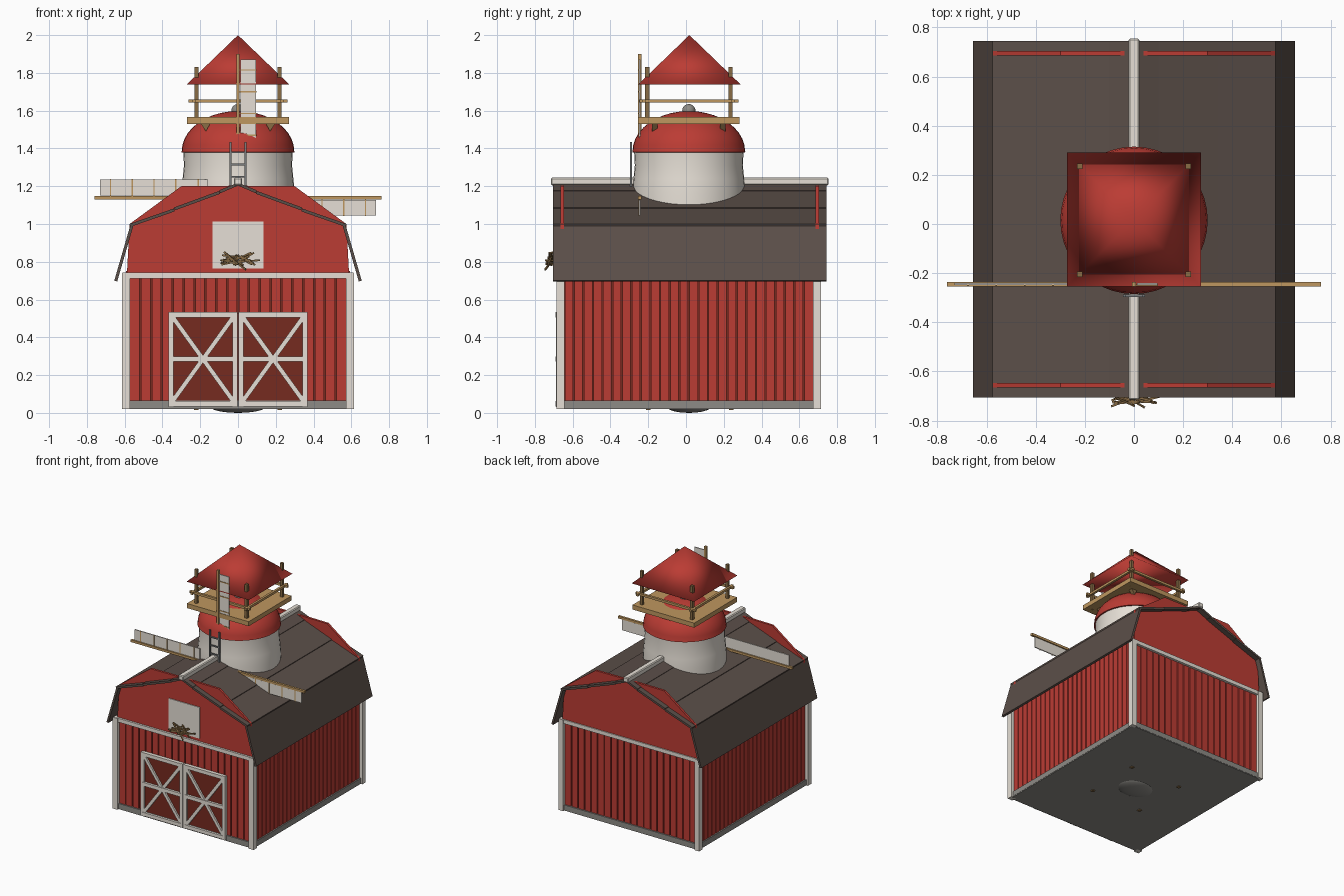
import bpy, bmesh, math, random
from mathutils import Vector, Matrix

if "Cube" in bpy.data.objects:
    bpy.data.objects.remove(bpy.data.objects["Cube"])

random.seed(7)


def material(name, rgb):
    m = bpy.data.materials.new(name)
    m.diffuse_color = (*rgb, 1)
    m.use_nodes = True
    m.node_tree.nodes["Principled BSDF"].inputs["Base Color"].default_value = m.diffuse_color
    return m


RED = material("barn red", (0.50, 0.045, 0.034))
MAROON = material("dark red", (0.18, 0.024, 0.014))
CREAM = material("cream", (0.79, 0.74, 0.67))
ROOF = material("roof brown", (0.105, 0.078, 0.066))
WOOD = material("light wood", (0.52, 0.31, 0.115))
DARKWOOD = material("dark wood", (0.25, 0.15, 0.06))
GREY = material("stone grey", (0.27, 0.26, 0.24))
STEEL = material("steel", (0.20, 0.21, 0.215))
CY = 0.015  # middle of the building in y


def box(bm, x0, x1, y0, y1, z0, z1):
    m = Matrix.Translation(((x0 + x1) / 2, (y0 + y1) / 2, (z0 + z1) / 2))
    bmesh.ops.create_cube(bm, size=1, matrix=m @ Matrix.Diagonal((x1 - x0, y1 - y0, z1 - z0, 1)))


def bar(bm, p, q, w, d=None):
    """Square bar from p to q, w wide and d deep."""
    p, q = Vector(p), Vector(q)
    rot = (q - p).to_track_quat('Z', 'Y').to_matrix().to_4x4()
    bmesh.ops.create_cube(bm, size=1, matrix=Matrix.Translation((p + q) / 2) @ rot
                          @ Matrix.Diagonal((w, d or w, (q - p).length, 1)))


def prism(bm, profile, y0, y1):
    """Extrude an x-z profile along y."""
    face = bm.faces.new([bm.verts.new((x, y0, z)) for x, z in profile])
    ext = bmesh.ops.extrude_face_region(bm, geom=[face])
    for v in ext['geom']:
        if isinstance(v, bmesh.types.BMVert):
            v.co.y = y1


def lathe(bm, profile, steps=40):
    """Spin an r-z profile about the tower axis."""
    verts = [bm.verts.new((r, CY, z)) for r, z in profile]
    edges = [bm.edges.new(e) for e in zip(verts, verts[1:])]
    bmesh.ops.spin(bm, geom=verts + edges, cent=(0, CY, 0), axis=(0, 0, 1),
                   angle=2 * math.pi, steps=steps)
    bmesh.ops.remove_doubles(bm, verts=bm.verts, dist=0.0005)


def finish(bm, name, mat, smooth=None):
    bmesh.ops.recalc_face_normals(bm, faces=bm.faces)
    me = bpy.data.meshes.new(name)
    bm.to_mesh(me)
    bm.free()
    ob = bpy.data.objects.new(name, me)
    bpy.context.collection.objects.link(ob)
    me.materials.append(mat)
    if smooth:
        bpy.ops.object.select_all(action='DESELECT')
        ob.select_set(True)
        bpy.context.view_layer.objects.active = ob
        bpy.ops.object.shade_smooth_by_angle(angle=math.radians(smooth))
    return ob


new = bmesh.new

# Floor, with shallow bulge and footings underneath
bm = new()
box(bm, -0.60, 0.60, -0.67, 0.70, 0.02, 0.035)
finish(bm, "floor", GREY)
bm = new()
bmesh.ops.create_uvsphere(bm, u_segments=20, v_segments=10, radius=1, matrix=Matrix.Translation(
    (0, CY, 0.035)) @ Matrix.Diagonal((0.15, 0.12, 0.035, 1)))
finish(bm, "floor_bulge", GREY, 40)
bm = new()
for x in (-0.22, 0.22):
    for y in (-0.20, 0.24):
        box(bm, x - 0.012, x + 0.012, y - 0.012, y + 0.012, 0.014, 0.03)
finish(bm, "footings", DARKWOOD)

# Dark inner wall that shows between the planks
bm = new()
box(bm, -0.575, 0.575, -0.645, 0.675, 0.03, 0.74)
finish(bm, "inner_wall", MAROON)

# Vertical planks on all four walls
bm = new()
pitch = 1.15 / 20
for i in range(20):
    x = -0.575 + i * pitch
    for y0, y1 in ((-0.662, -0.64), (0.67, 0.692)):
        box(bm, x + 0.004, x + pitch - 0.004, y0, y1, 0.05, 0.72)
pitch = 1.32 / 26
for i in range(26):
    y = -0.645 + i * pitch
    for x0, x1 in ((-0.592, -0.57), (0.57, 0.592)):
        box(bm, x0, x1, y + 0.0035, y + pitch - 0.0035, 0.05, 0.75)
finish(bm, "wall_planks", RED)

# Corner posts, cross beams and sills
bm = new()
for x in (-0.594, 0.594):
    for y in (-0.664, 0.694):
        box(bm, x - 0.021, x + 0.021, y - 0.021, y + 0.021, 0.02, 0.74)
for y in (-0.665, 0.695):
    box(bm, -0.612, 0.612, y - 0.016, y + 0.016, 0.712, 0.742)
finish(bm, "posts_and_beams", CREAM)
bm = new()
for y in (-0.66, 0.69):
    box(bm, -0.59, 0.59, y - 0.012, y + 0.012, 0.025, 0.065)
for x in (-0.59, 0.59):
    box(bm, x - 0.012, x + 0.012, -0.66, 0.69, 0.025, 0.065)
finish(bm, "sills", GREY)

# Gable walls that rise past the roof as parapets
bm = new()
half = [(0.588, 0.735), (0.574, 1.0), (0.30, 1.20), (0.0, 1.203)]
gable = half + [(-x, z) for x, z in half[-2::-1]]
for y in (-0.656, 0.694):
    prism(bm, gable, y - 0.009, y + 0.009)
finish(bm, "gable_walls", RED)

# Roof boards, lapped down each side
bm = new()
courses = [(0, 1.218, 0.10, 1.178), (0.10, 1.175, 0.34, 1.087), (0.34, 1.082, 0.575, 1.0),
           (0.568, 1.0, 0.655, 0.70)]
for s in (-1, 1):
    for x0, z0, x1, z1 in courses:
        n = Vector((z0 - z1, x1 - x0)).normalized() * 0.016
        prism(bm, [(s * x0, z0), (s * x1, z1), (s * (x1 - n.x), z1 - n.y),
                   (s * max(x0 - n.x, 0), z0 - n.y)], -0.705, 0.745)
finish(bm, "roof", ROOF)
bm = new()
box(bm, -0.022, 0.022, -0.715, 0.755, 1.205, 1.245)
bmesh.ops.bevel(bm, geom=bm.edges[:], offset=0.006, segments=1, affect='EDGES')
finish(bm, "ridge_cap", CREAM)

# Double doors with braced frames
bm = new()
box(bm, -0.36, 0.36, -0.672, -0.65, 0.035, 0.525)
finish(bm, "door_panels", MAROON)
bm = new()
for s in (-1, 1):
    a, b = s * 0.016, s * 0.355
    for x in (a, b):
        bar(bm, (x, -0.677, 0.03), (x, -0.677, 0.535), 0.028, 0.02)
    for z in (0.048, 0.285, 0.52):
        bar(bm, (a, -0.676, z), (b, -0.676, z), 0.028, 0.028)
    for z0, z1 in ((0.05, 0.52), (0.52, 0.05)):
        bar(bm, (a, -0.674, z0), (b, -0.674, z1), 0.022, 0.024)
finish(bm, "door_frames", CREAM)

# Loft hatch and straw sticking out of it
bm = new()
box(bm, -0.136, 0.134, -0.671, -0.664, 0.765, 1.012)
finish(bm, "loft_hatch", CREAM)
bm = new()
for i in range(18):
    a = random.uniform(-0.75, 0.75)
    r = random.uniform(0.035, 0.065)
    d = Vector((math.cos(a) * r, random.uniform(-0.025, 0.025), math.sin(a) * r))
    c = Vector((random.uniform(-0.05, 0.07), random.uniform(-0.725, -0.69),
                random.uniform(0.785, 0.83)))
    bar(bm, c - d, c + d, 0.009)
finish(bm, "straw", DARKWOOD)

# Round tower, dome and finial
bm = new()
lathe(bm, [(0.298, 1.0), (0.300, 1.17), (0.293, 1.24), (0.286, 1.31), (0.290, 1.39)])
finish(bm, "tower", CREAM, 40)
bm = new()
lathe(bm, [(0.28, 1.378), (0.30, 1.38)] + [
    (0.298 * math.cos(math.radians(a)), 1.385 + 0.213 * math.sin(math.radians(a)))
    for a in range(0, 91, 9)])
finish(bm, "dome", RED, 50)
bm = new()
bmesh.ops.create_uvsphere(bm, u_segments=20, v_segments=12, radius=0.035,
                          matrix=Matrix.Translation((0, CY, 1.600)))
finish(bm, "dome_finial", GREY, 50)

# Lookout platform with brackets, posts and rails
bm = new()
box(bm, -0.27, 0.27, CY - 0.268, CY + 0.268, 1.530, 1.566)
finish(bm, "platform", WOOD)
bm = new()
corner = [(0.145, 1.535), (0.20, 1.535), (0.17, 1.49)]
for sx in (-1, 1):
    for y in (CY - 0.18, CY + 0.18):
        prism(bm, [(sx * x, z) for x, z in corner], y - 0.015, y + 0.015)
    for y in (CY - 0.22, CY + 0.22):
        bar(bm, (sx * 0.22, y, 1.53), (sx * 0.22, y, 1.832), 0.022)
finish(bm, "lookout_posts", DARKWOOD)
bm = new()
for s in (-1, 1):
    bar(bm, (-0.262, CY + s * 0.235, 1.651), (0.262, CY + s * 0.235, 1.651), 0.018)
    bar(bm, (s * 0.235, CY - 0.262, 1.651), (s * 0.235, CY + 0.262, 1.651), 0.018)
finish(bm, "lookout_rails", WOOD)

# Four-sided lookout roof, softly shaded over its edges
bm = new()
bmesh.ops.create_cone(bm, cap_ends=True, segments=4, radius1=0.272 * math.sqrt(2), radius2=0,
                      depth=0.262, matrix=Matrix.Translation((0, CY + 0.003, 1.869))
                      @ Matrix.Rotation(math.pi / 4, 4, 'Z'))
bmesh.ops.remove_doubles(bm, verts=bm.verts, dist=0.001)
finish(bm, "lookout_roof", RED, 180)

# Four windmill blades around a hub on the tower front
sails, spars = new(), new()
for k in range(4):
    turn = Matrix.Translation((0, -0.245, 1.14)) @ Matrix.Rotation(k * math.pi / 2, 4, 'Y')
    sail, spar = new(), new()
    box(sail, 0.012, 0.096, -0.004, 0.004, 0.16, 0.73)
    bar(spar, (0, 0, 0), (0, 0, 0.76), 0.018)
    for r in (0.21, 0.33, 0.445, 0.56, 0.675):
        bar(spar, (0, -0.004, r), (0.098, -0.004, r), 0.007)
    for part, target in ((sail, sails), (spar, spars)):
        bmesh.ops.transform(part, matrix=turn, verts=part.verts)
        tmp = bpy.data.meshes.new("tmp")
        part.to_mesh(tmp)
        part.free()
        target.from_mesh(tmp)
        bpy.data.meshes.remove(tmp)
finish(sails, "blade_sails", CREAM)
finish(spars, "blade_spars", WOOD)

# Small ladder standing on the ridge in front of the tower
bm = new()
for x in (-0.04, 0.04):
    bar(bm, (x, -0.292, 1.19), (x, -0.292, 1.435), 0.011)
for z in (1.25, 1.315, 1.38):
    bar(bm, (-0.04, -0.292, z), (0.04, -0.292, z), 0.009)
finish(bm, "ladder", STEEL)
